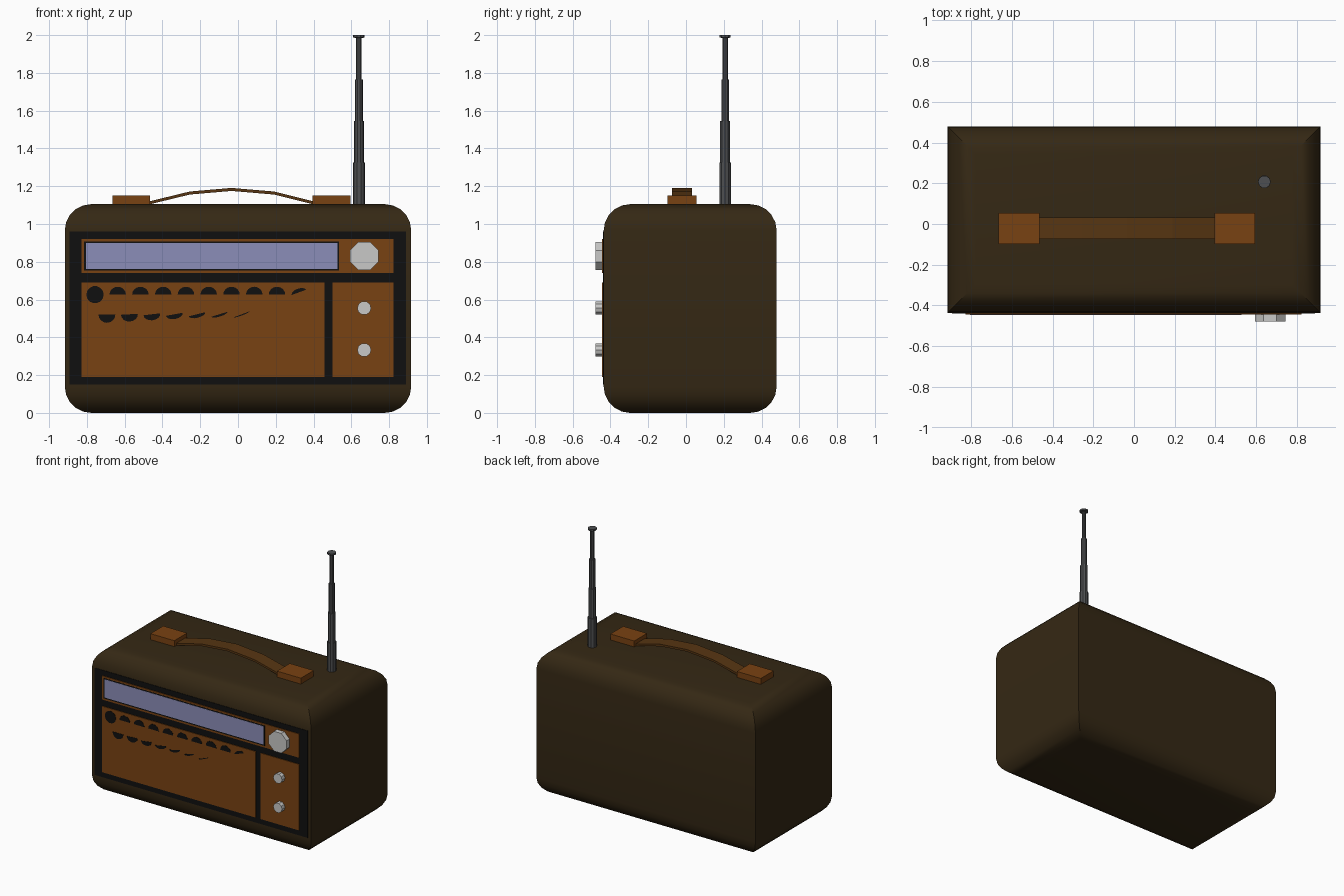
import bpy, bmesh, math
from mathutils import Matrix

if "Cube" in bpy.data.objects:
    bpy.data.objects.remove(bpy.data.objects["Cube"])


def material(name, rgb):
    m = bpy.data.materials.new(name)
    m.diffuse_color = (*rgb, 1)
    m.use_nodes = True
    m.node_tree.nodes["Principled BSDF"].inputs["Base Color"].default_value = m.diffuse_color
    return m


CASE = material("dark brown", (0.035, 0.021, 0.007))
BLACK = material("black", (0.005, 0.005, 0.005))
TAN = material("orange brown", (0.19, 0.054, 0.006))
STRAP = material("strap brown", (0.095, 0.036, 0.006))
GLASS = material("dial blue", (0.26, 0.27, 0.48))
SILVER = material("light grey", (0.58, 0.58, 0.57))
STEEL = material("steel grey", (0.075, 0.078, 0.082))


def finish(name, bm, mat, smooth=None):
    bmesh.ops.recalc_face_normals(bm, faces=bm.faces)
    me = bpy.data.meshes.new(name)
    bm.to_mesh(me)
    bm.free()
    ob = bpy.data.objects.new(name, me)
    bpy.context.collection.objects.link(ob)
    me.materials.append(mat)
    if smooth:
        bpy.ops.object.select_all(action='DESELECT')
        ob.select_set(True)
        bpy.context.view_layer.objects.active = ob
        bpy.ops.object.shade_smooth_by_angle(angle=math.radians(smooth))
    return ob


def loft(name, rings, mat, smooth=None):
    """Join rings of equal point count and cap both ends."""
    bm = bmesh.new()
    vs = [[bm.verts.new(p) for p in r] for r in rings]
    n = len(vs[0])
    for a, b in zip(vs, vs[1:]):
        for i in range(n):
            bm.faces.new((a[i], a[(i + 1) % n], b[(i + 1) % n], b[i]))
    bm.faces.new(vs[0])
    bm.faces.new(vs[-1])
    return finish(name, bm, mat, smooth)


def rect(x0, x1, y0, y1, z):
    return [(x0, y0, z), (x1, y0, z), (x1, y1, z), (x0, y1, z)]


def box(name, x0, x1, y0, y1, z0, z1, mat):
    return loft(name, [rect(x0, x1, y0, y1, z) for z in (z0, z1)], mat)


def front_prism(name, pts, y0, y1, mat):
    """Extrude an outline in x and z from y0 to y1."""
    return loft(name, [[(x, y, z) for x, z in pts] for y in (y0, y1)], mat)


def ngon(x, z, r, n, turn=0):
    return [(x + r * math.cos(2 * math.pi * i / n + turn),
             z + r * math.sin(2 * math.pi * i / n + turn)) for i in range(n)]


# Case: rectangles inset along a rounded profile at bottom and top
R, H, SEG = 0.14, 1.105, 5
profile = []
for k in range(SEG + 1):
    t = math.pi / 2 * k / SEG
    profile.append((R * (1 - math.sin(t)), R * (1 - math.cos(t))))
levels = profile + [(d, H - z) for d, z in reversed(profile)]
loft("case", [rect(-0.917 + d, 0.917 - d, -0.436 + d, 0.48 - d, z)
              for d, z in levels], CASE, 30)

# Front panels
box("front_plate", -0.893, 0.89, -0.439, -0.431, 0.15, 0.96, BLACK)
box("dial_panel", -0.828, 0.822, -0.444, -0.437, 0.74, 0.92, TAN)
box("speaker_panel", -0.828, 0.457, -0.444, -0.437, 0.19, 0.69, TAN)
box("control_panel", 0.50, 0.822, -0.444, -0.437, 0.19, 0.69, TAN)
box("dial_frame", -0.815, 0.535, -0.445, -0.442, 0.753, 0.907, BLACK)
box("dial_glass", -0.805, 0.527, -0.4465, -0.442, 0.762, 0.90, GLASS)


# Speaker perforations: a full disc, then flattened half discs
def half_disc(name, x, z, r, squash, tilt, sign):
    c, s = math.cos(tilt), math.sin(tilt)
    pts = []
    for i in range(9):
        a = math.pi * i / 8
        u, v = r * math.cos(a), sign * r * squash * math.sin(a)
        pts.append((x + u * c - v * s, z + u * s + v * c))
    front_prism(name, pts, -0.446, -0.442, BLACK)


front_prism("speaker_hole", ngon(-0.757, 0.626, 0.046, 14), -0.446, -0.442, BLACK)
for i in range(8):
    last = i == 7
    half_disc("speaker_hole_upper", -0.637 + 0.1205 * i, 0.626, 0.044, 0.95, 0, 1)
half_disc("speaker_hole_upper_end", 0.322, 0.638, 0.04, 0.5, 0.35, 1)
for i in range(7):
    half_disc("speaker_hole_lower", -0.694 + 0.119 * i, 0.522, 0.045,
              1.0 - 0.145 * i, 0.06 * i, -1)

# Knobs
front_prism("tuning_knob", ngon(0.668, 0.83, 0.081, 8, math.pi / 8), -0.48, -0.44, SILVER)
for z in (0.555, 0.333):
    front_prism("small_knob", ngon(0.668, z, 0.037, 10), -0.48, -0.44, SILVER)

# Handle: two mounts and an arched strap
for x in (-0.665, 0.395):
    box("handle_mount", x, x + 0.20, -0.098, 0.055, 1.09, 1.15, TAN)
path = [(-0.49, 1.113), (-0.465, 1.121), (-0.255, 1.172), (-0.035, 1.191),
        (0.19, 1.172), (0.395, 1.121), (0.42, 1.113)]
loft("handle_strap", [[(x, -0.073, z), (x, 0.033, z), (x, 0.033, z - 0.016),
                       (x, -0.073, z - 0.016)] for x, z in path], STRAP)

# Telescopic aerial with tip
AX, AY = 0.64, 0.207
steps = [(0.032, 1.09), (0.032, 1.325), (0.027, 1.325), (0.027, 1.545),
         (0.021, 1.545), (0.021, 1.765), (0.015, 1.765), (0.015, 1.985),
         (0.031, 1.987), (0.031, 2.0)]
loft("aerial", [[(x, y, z) for x, y in ngon(AX, AY, r, 10)]
                for r, z in steps], STEEL)
